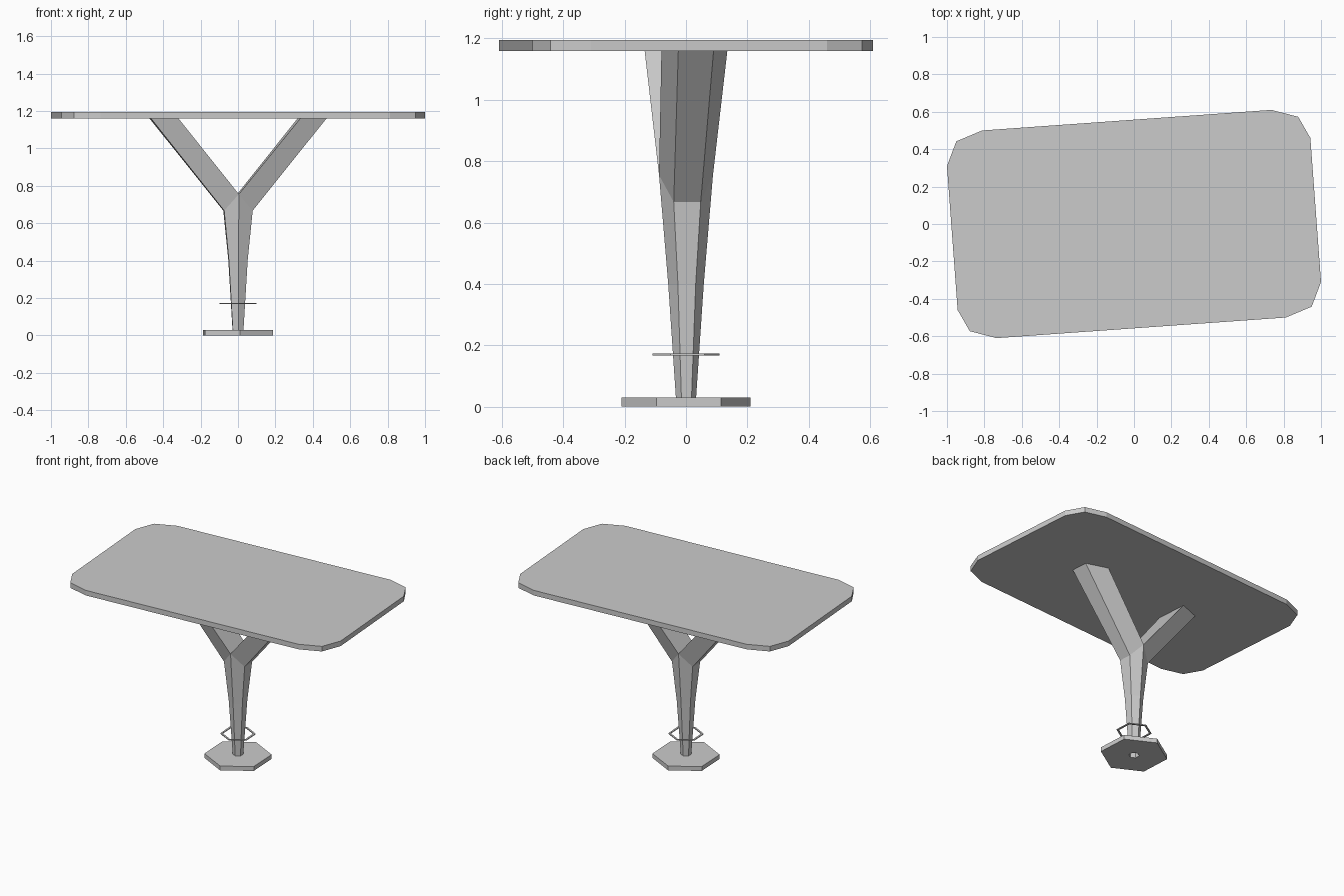
import bpy, bmesh
from math import cos, sin, radians

if "Cube" in bpy.data.objects:
    bpy.data.objects.remove(bpy.data.objects["Cube"])

TURN = 3  # whole model is twisted slightly about z

def make(name, verts, faces):
    me = bpy.data.meshes.new(name)
    bm = bmesh.new()
    vs = [bm.verts.new(v) for v in verts]
    for f in faces:
        bm.faces.new([vs[i] for i in f])
    bmesh.ops.recalc_face_normals(bm, faces=bm.faces)
    bm.to_mesh(me)
    bm.free()
    ob = bpy.data.objects.new(name, me)
    bpy.context.collection.objects.link(ob)
    return ob

def hexagon(r, z):
    return [(r * cos(radians(-90 + TURN + 60 * i)), r * sin(radians(-90 + TURN + 60 * i)), z)
            for i in range(6)]

def bands(count, n=6, closed=False):
    """Quads joining successive rings of n vertices."""
    out = []
    for k in range(count if closed else count - 1):
        a, b = k * n, ((k + 1) % count) * n
        out += [(a + i, a + (i + 1) % n, b + (i + 1) % n, b + i) for i in range(n)]
    return out

def hex_ring(name, r_in, r_out, z0, z1):
    verts = []
    for r, z in ((r_in, z0), (r_out, z0), (r_out, z1), (r_in, z1)):
        verts += hexagon(r, z)
    return make(name, verts, bands(4, closed=True))

# table top: half of the outline, repeated by a half turn
half = [(1.0, -0.31), (0.943, 0.46), (0.878, 0.573), (0.735, 0.61),
        (-0.812, 0.5), (-0.95, 0.442)]
outline = half + [(-x, -y) for x, y in half]
n = len(outline)
make("table_top", [(x, y, z) for z in (1.16, 1.195) for x, y in outline],
     bands(2, n) + [tuple(range(n)), tuple(range(n, 2 * n))])

# foot plate with a central hole, and the thin ring around the stem
hex_ring("foot_plate", 0.033, 0.21, 0.0, 0.03)
hex_ring("stem_ring", 0.097, 0.11, 0.167, 0.173)

# forked stem: hexagonal trunk splitting into two four-sided arms
verts = hexagon(0.033, 0.03) + hexagon(0.058, 0.4)
verts += [(x, y, 0.755 if i % 3 == 0 else 0.667)
          for i, (x, y, z) in enumerate(hexagon(0.088, 0))]
# arm end: inner front, outer front, outer back, inner back
arm = [(0.335, -0.08), (0.475, -0.025), (0.467, 0.09), (0.32, 0.135)]
verts += [(s * x, s * y, 1.162) for s in (1, -1) for x, y in arm]
faces = bands(3)
for base, tip in (((12, 13, 14, 15), 18), ((15, 16, 17, 12), 22)):
    for i in range(4):
        j = (i + 1) % 4
        faces.append((base[i], base[j], tip + j, tip + i))
make("forked_stem", verts, faces)
